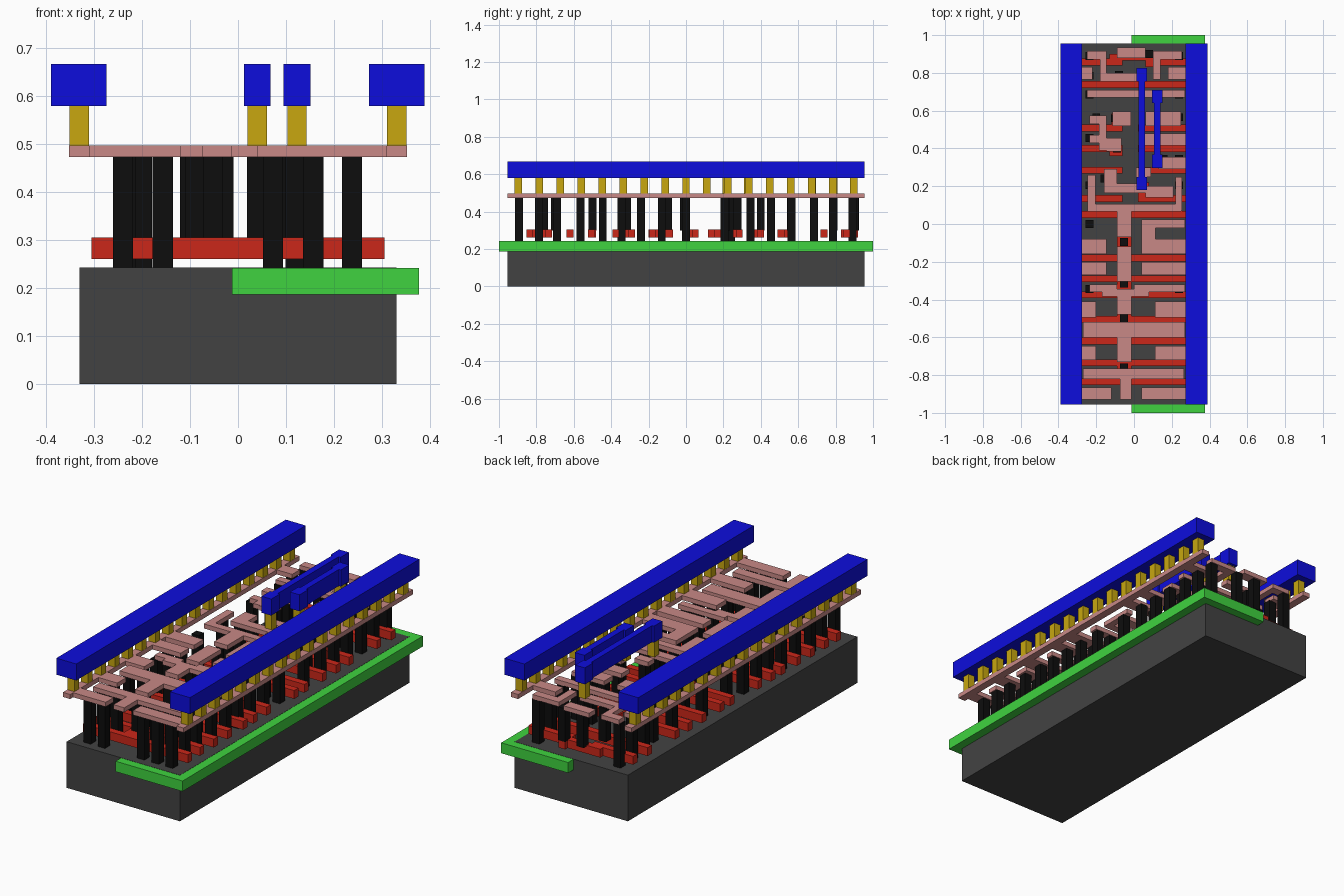
import bpy, bmesh


def material(name, rgb):
    m = bpy.data.materials.new(name)
    m.diffuse_color = (*rgb, 1)
    return m


GREY = material("dark grey", (0.055, 0.055, 0.055))
GREEN = material("green", (0.05, 0.65, 0.05))
RED = material("red", (0.6, 0.02, 0.01))
BLACK = material("black", (0.004, 0.004, 0.004))
PINK = material("pink", (0.58, 0.25, 0.24))
GOLD = material("gold", (0.58, 0.39, 0.005))
BLUE = material("blue", (0.004, 0.004, 0.72))


def layer(name, rects, z0, z1, mat):
    """One object made of boxes; each rect is (x0, x1, y0, y1)."""
    bm = bmesh.new()
    for x0, x1, y0, y1 in rects:
        verts = bmesh.ops.create_cube(bm, size=1)["verts"]
        for v in verts:
            v.co = (x1 if v.co.x > 0 else x0,
                    y1 if v.co.y > 0 else y0,
                    z1 if v.co.z > 0 else z0)
    mesh = bpy.data.meshes.new(name)
    bm.to_mesh(mesh)
    bm.free()
    mesh.materials.append(mat)
    ob = bpy.data.objects.new(name, mesh)
    bpy.context.collection.objects.link(ob)
    return ob


def squares(points, s=0.042):
    return [(x - s / 2, x + s / 2, y - s / 2, y + s / 2) for x, y in points]


END = 0.955
TOP = 0.243

# Base block and the well sunk into its right half
layer("substrate", [(-0.33, 0.33, -END, END)], 0, TOP, GREY)
layer("well", [(-0.013, 0.377, -1, 1)], 0.187, TOP - 0.001, GREEN)

# Gate bars running across the block
gates = [-0.835, -0.735, -0.62, -0.505, -0.375, -0.29, -0.18, 0.05]
gate_rects = [(-0.305, 0.305, y - 0.018, y + 0.018) for y in gates]
gate_rects += [(-0.305, 0.305, 0.72, 0.756)]
for y in (0.135, 0.285, 0.4, 0.508):
    gate_rects += [(-0.305, -0.06, y - 0.018, y + 0.018),
                   (0.02, 0.305, y - 0.018, y + 0.018)]
gate_rects += [(-0.305, -0.06, 0.84, 0.876), (0.06, 0.305, 0.84, 0.876)]
layer("gates", gate_rects, 0.261, 0.305, RED)

# Wider gate landing pads and short links
layer("gate_pads", [
    (-0.09, -0.013, -0.84, -0.735), (-0.09, -0.013, -0.52, -0.48),
    (-0.09, -0.013, -0.36, -0.28), (-0.09, -0.013, -0.2, -0.07),
    (-0.09, -0.013, -0.02, 0.065), (-0.12, -0.08, 0.49, 0.585),
    (-0.13, 0.06, 0.865, 0.9), (0.06, 0.1, 0.83, 0.92),
    (0.02, 0.09, 0.25, 0.3), (-0.13, -0.06, 0.36, 0.415),
    (0.02, 0.08, 0.12, 0.22)], 0.261, 0.305, RED)

# Tall contacts from the base to the wiring
tall = [(x, y) for y in (-0.892, -0.785, -0.565) for x in (-0.24, -0.157, 0.073, 0.157, 0.238)]
tall += [(x, y) for y in (-0.69, -0.445, -0.24, -0.13) for x in (-0.24, 0.157, 0.238)]
tall += [(x, y) for y in (-0.345, 0.0, 0.205, 0.455, 0.685, 0.785, 0.89) for x in (-0.235, 0.238)]
tall += [(-0.157, 0.24), (0.157, 0.345), (0.238, 0.345), (0.157, 0.565), (0.238, 0.565),
         (-0.2, 0.565), (0.157, 0.0), (0.12, 0.685)]
layer("base_contacts", squares(tall), TOP, 0.475, BLACK)

# Shorter contacts from the gates to the wiring
short = [(-0.052, y) for y in (-0.76, -0.7, -0.5, -0.315, -0.095, -0.01)]
short += [(-0.1, 0.56), (-0.09, 0.4), (0.04, 0.215), (0.05, 0.275),
          (-0.08, 0.79), (-0.03, 0.905), (0.08, 0.9)]
layer("gate_contacts", squares(short), 0.3, 0.475, BLACK)

# Thin wiring: edge rails with fingers reaching inward
Z = (0.473, 0.497, PINK)
layer("wiring_rails", [(-0.352, -0.31, -END, END), (0.31, 0.352, -END, END)], *Z)
left = [(-0.12, -0.93, -0.865), (-0.2, -0.72, -0.645), (-0.2, -0.495, -0.41),
        (-0.145, -0.27, -0.2), (-0.145, -0.16, -0.08), (-0.22, 0.765, 0.83)]
right = [(0.04, -0.93, -0.865), (0.11, -0.72, -0.645), (0.11, -0.495, -0.41),
         (0.04, -0.27, -0.2), (0.04, -0.16, -0.08), (0.04, 0.415, 0.48),
         (0.13, 0.29, 0.355), (0.18, 0.765, 0.83)]
layer("wiring_fingers",
      [(-0.33, x, a, b) for x, a, b in left] + [(x, 0.33, a, b) for x, a, b in right], *Z)

# Cross bars and the central spine
layer("wiring_bars", [
    (-0.27, 0.265, -0.82, -0.765), (-0.075, -0.012, -0.93, -0.78),
    (-0.27, 0.27, -0.6, -0.52), (-0.09, -0.013, -0.73, -0.6),
    (-0.17, 0.08, -0.385, -0.345), (-0.235, -0.09, -0.36, -0.32),
    (0, 0.27, -0.36, -0.32), (-0.09, -0.013, -0.48, -0.35),
    (-0.09, -0.013, -0.305, -0.12), (-0.09, -0.013, -0.07, 0.1),
    (-0.245, 0.25, 0.065, 0.105), (-0.25, 0.27, 0.67, 0.71)], *Z)

# Bent local links
layer("wiring_links", [
    (-0.245, -0.205, 0.07, 0.26), (0.22, 0.255, 0.07, 0.25), (0.04, 0.115, -0.12, 0.02),
    (0.04, 0.27, -0.02, 0.025), (-0.16, -0.09, 0.21, 0.29), (-0.16, 0.06, 0.165, 0.215),
    (0.06, 0.21, 0.14, 0.2), (0.01, 0.09, 0.25, 0.3),
    (-0.235, -0.145, 0.53, 0.575), (-0.185, -0.145, 0.39, 0.575), (-0.145, -0.065, 0.385, 0.455),
    (-0.235, -0.145, 0.43, 0.47), (-0.115, -0.015, 0.52, 0.595), (0.06, 0.25, 0.52, 0.595),
    (-0.09, 0.06, 0.88, 0.935), (-0.25, -0.145, 0.87, 0.915), (-0.18, -0.145, 0.755, 0.915),
    (-0.145, 0.06, 0.755, 0.8), (0.1, 0.255, 0.87, 0.915), (0.1, 0.14, 0.765, 0.915)], *Z)

# Gold posts under the blue rails and straps
posts = [(s * 0.331, i * 0.1122) for s in (-1, 1) for i in range(-8, 9)]
posts += [(0.04, 0.215), (0.04, 0.79), (0.123, 0.33), (0.123, 0.675)]
layer("gold_posts", squares(posts, 0.04), 0.495, 0.582, GOLD)

# Blue power rails and the two short straps with wider ends
layer("power_rails", [(-0.39, -0.274, -END, END), (0.273, 0.389, -END, END)], 0.58, 0.667, BLUE)
for name, x, y0, y1 in (("long_strap", 0.04, 0.18, 0.825), ("short_strap", 0.123, 0.297, 0.71)):
    layer(name, [(x - 0.028, x + 0.028, y0, y0 + 0.07), (x - 0.028, x + 0.028, y1 - 0.07, y1),
                 (x - 0.017, x + 0.017, y0 + 0.07, y1 - 0.07)], 0.58, 0.667, BLUE)
